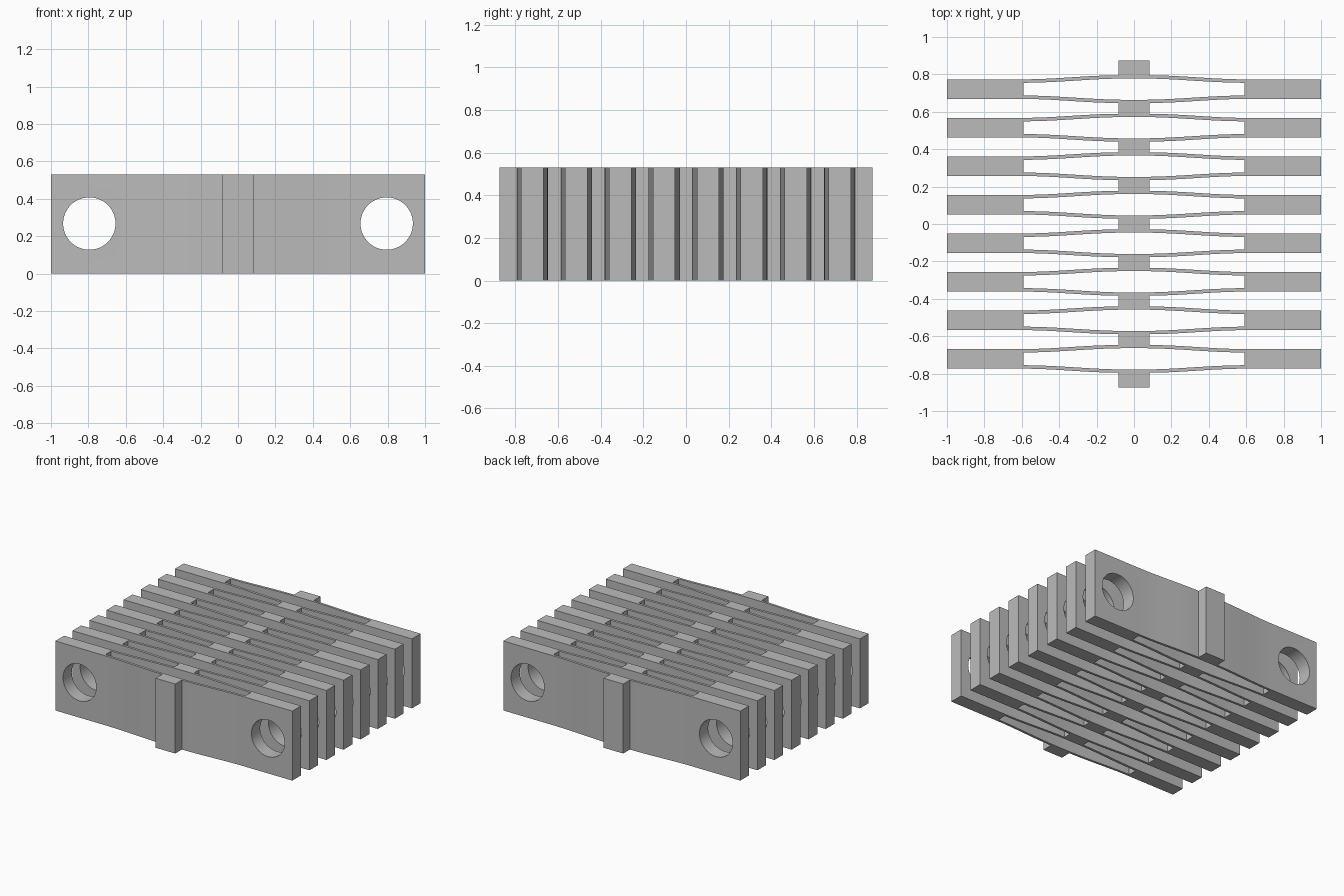
import bpy
import bmesh
import math
from mathutils import Matrix

HEIGHT = 0.53
CELLS = 8
PITCH = 0.206
BLOCK = 0.0525        # half depth of the end blocks
CROWN = 0.074         # half depth of a cell at its middle
SLOT_X = 0.59         # half length of the slot
LINK_X = 0.083        # half width of the connectors
END_Y = 0.875
STEPS = 12

cube = bpy.data.objects.get("Cube")
if cube:
    bpy.data.objects.remove(cube, do_unlink=True)

grey = bpy.data.materials.new("plain_grey")
grey.use_nodes = True
colour = (0.5, 0.5, 0.5, 1)
grey.diffuse_color = colour
grey.node_tree.nodes["Principled BSDF"].inputs["Base Color"].default_value = colour


def add_object(name, mesh):
    obj = bpy.data.objects.new(name, mesh)
    bpy.context.scene.collection.objects.link(obj)
    return obj


def mesh_from(bm, name):
    mesh = bpy.data.meshes.new(name)
    bm.to_mesh(mesh)
    bm.free()
    mesh.materials.append(grey)
    return mesh


def leaf_edge(inner_x, low, high):
    """Quarter outline of a leaf, easing from the block to the middle."""
    points = []
    for i in range(STEPS + 1):
        t = i / STEPS
        ease = t * t * (3 - 2 * t)
        points.append((SLOT_X + (inner_x - SLOT_X) * t, low + (high - low) * ease))
    return points


def closed_outline(quarter):
    """Mirror a +x +y quarter, ordered towards x = 0, into a full loop."""
    back = quarter + [(-x, y) for x, y in reversed(quarter)]
    return back + [(-x, -y) for x, y in back]


# Flexure cell: outline with a slot, extruded to full height
curve = bpy.data.curves.new("cell_profile", "CURVE")
curve.dimensions = "2D"
curve.fill_mode = "BOTH"
curve.extrude = HEIGHT / 2
outer = closed_outline([(1, BLOCK)] + leaf_edge(LINK_X, BLOCK, CROWN))
slot = closed_outline(leaf_edge(0.04, 0.034, 0.057))
for loop in (outer, slot):
    spline = curve.splines.new("POLY")
    spline.points.add(len(loop) - 1)
    for point, (x, y) in zip(spline.points, loop):
        point.co = (x, y, 0, 1)
    spline.use_cyclic_u = True
profile = add_object("cell_profile", curve)
raw = bpy.data.meshes.new_from_object(profile)
bpy.data.objects.remove(profile, do_unlink=True)
bm = bmesh.new()
bm.from_mesh(raw)
bmesh.ops.remove_doubles(bm, verts=bm.verts, dist=0.0001)
bmesh.ops.recalc_face_normals(bm, faces=bm.faces)
bmesh.ops.translate(bm, verts=bm.verts, vec=(0, 0, HEIGHT / 2))
cell = add_object("flexure_cell", mesh_from(bm, "flexure_cell"))

# Round mounting holes through both end blocks
bm = bmesh.new()
for side in (-1, 1):
    place = Matrix.Translation((side * 0.795, 0, HEIGHT / 2 + 0.003))
    bmesh.ops.create_cone(bm, cap_ends=True, segments=64, radius1=0.14, radius2=0.14,
                          depth=0.4, matrix=place @ Matrix.Rotation(math.pi / 2, 4, "X"))
cutter = add_object("hole_cutter", mesh_from(bm, "hole_cutter"))
cutter.hide_render = True
drill = cell.modifiers.new("holes", "BOOLEAN")
drill.operation = "DIFFERENCE"
drill.solver = "EXACT"
drill.object = cutter
bpy.context.view_layer.update()
cell_mesh = bpy.data.meshes.new_from_object(
    cell.evaluated_get(bpy.context.evaluated_depsgraph_get()))
for helper in (cell, cutter):
    bpy.data.objects.remove(helper, do_unlink=True)

# Row of cells sharing one mesh
centres = [(i - (CELLS - 1) / 2) * PITCH for i in range(CELLS)]
cells = []
for i, y in enumerate(centres):
    obj = add_object(f"flexure_cell_{i + 1}", cell_mesh)
    obj.location.y = y
    cells.append(obj)
bpy.ops.object.select_all(action="DESELECT")
cells[0].select_set(True)
bpy.context.view_layer.objects.active = cells[0]
bpy.ops.object.shade_smooth_by_angle(angle=math.radians(25))

# Connectors between the cells and the two outer studs
starts = [-END_Y] + [y + CROWN for y in centres]
ends = [y - CROWN for y in centres] + [END_Y]
for i, (y0, y1) in enumerate(zip(starts, ends)):
    bm = bmesh.new()
    bmesh.ops.create_cube(bm, size=1)
    bmesh.ops.scale(bm, verts=bm.verts, vec=(2 * LINK_X, y1 - y0, HEIGHT))
    bmesh.ops.translate(bm, verts=bm.verts, vec=(0, (y0 + y1) / 2, HEIGHT / 2))
    name = "end_stud" if i in (0, CELLS) else "connector"
    add_object(f"{name}_{i + 1}", mesh_from(bm, name))
